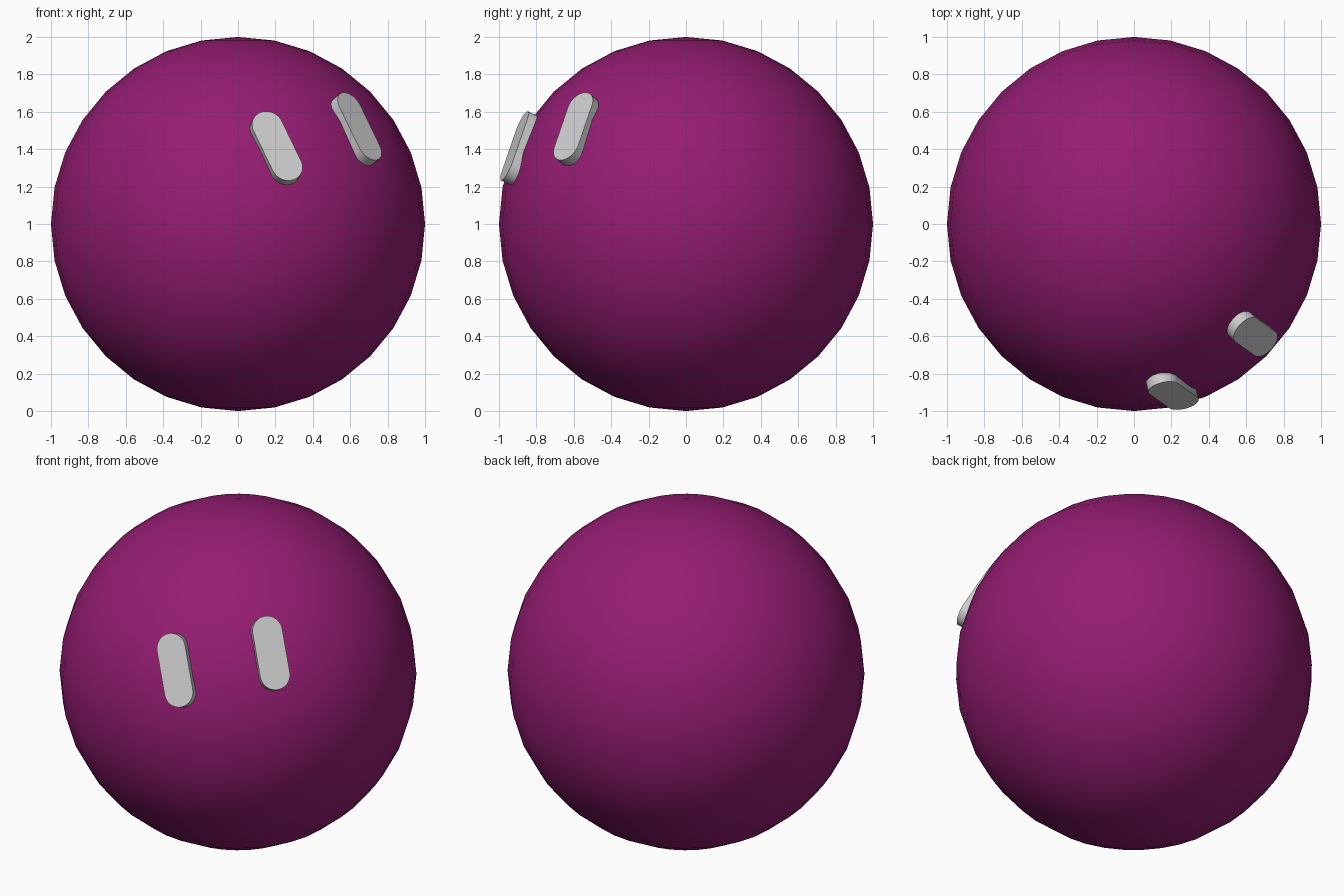
import bpy, bmesh
from math import sin, cos, pi, radians
from mathutils import Vector, Matrix

if "Cube" in bpy.data.objects:
    bpy.data.objects.remove(bpy.data.objects["Cube"])

# Round body
bpy.ops.mesh.primitive_uv_sphere_add(segments=32, ring_count=16, radius=1, location=(0, 0, 1))
body = bpy.context.object
body.name = "body"
bpy.ops.object.shade_smooth()
mat = bpy.data.materials.new("magenta")
mat.diffuse_color = (0.3, 0.012, 0.17, 1)
mat.use_nodes = True
mat.node_tree.nodes["Principled BSDF"].inputs["Base Color"].default_value = mat.diffuse_color
body.data.materials.append(mat)

# Face frame: forward direction, sideways direction, and up along the face
forward = Vector((0.434, -0.767, 0.474)).normalized()
side = Vector((0.795, 0.58, 0.185))
side = (side - forward * side.dot(forward)).normalized()
up = forward.cross(side)


def make_eye(name, angle, half=0.125, r=0.085, depth=0.1, reach=1.03):
    """Pill-shaped plate facing outward, turned sideways by angle."""
    normal = forward * cos(angle) + side * sin(angle)
    across = up.cross(normal)
    bm = bmesh.new()
    n = 16
    pts = []
    for sign, start in ((1, 0), (-1, pi)):
        for i in range(n + 1):
            a = start + pi * i / n
            pts.append((r * cos(a), r * sin(a) + sign * half, -depth))
    face = bm.faces.new([bm.verts.new(p) for p in pts])
    top = bmesh.ops.extrude_face_region(bm, geom=[face])["geom"]
    bmesh.ops.translate(bm, vec=(0, 0, depth),
                        verts=[v for v in top if isinstance(v, bmesh.types.BMVert)])
    bmesh.ops.recalc_face_normals(bm, faces=bm.faces)
    mesh = bpy.data.meshes.new(name)
    bm.to_mesh(mesh)
    bm.free()
    eye = bpy.data.objects.new(name, mesh)
    bpy.context.collection.objects.link(eye)
    rot = Matrix((across, up, normal)).transposed().to_4x4()
    eye.matrix_world = Matrix.Translation(Vector((0, 0, 1)) + normal * reach) @ rot
    bpy.ops.object.select_all(action='DESELECT')
    eye.select_set(True)
    bpy.context.view_layer.objects.active = eye
    bpy.ops.object.shade_smooth_by_angle(angle=radians(30))


# Pair of eyes
make_eye("left_eye", radians(-15.5))
make_eye("right_eye", radians(15.5))
